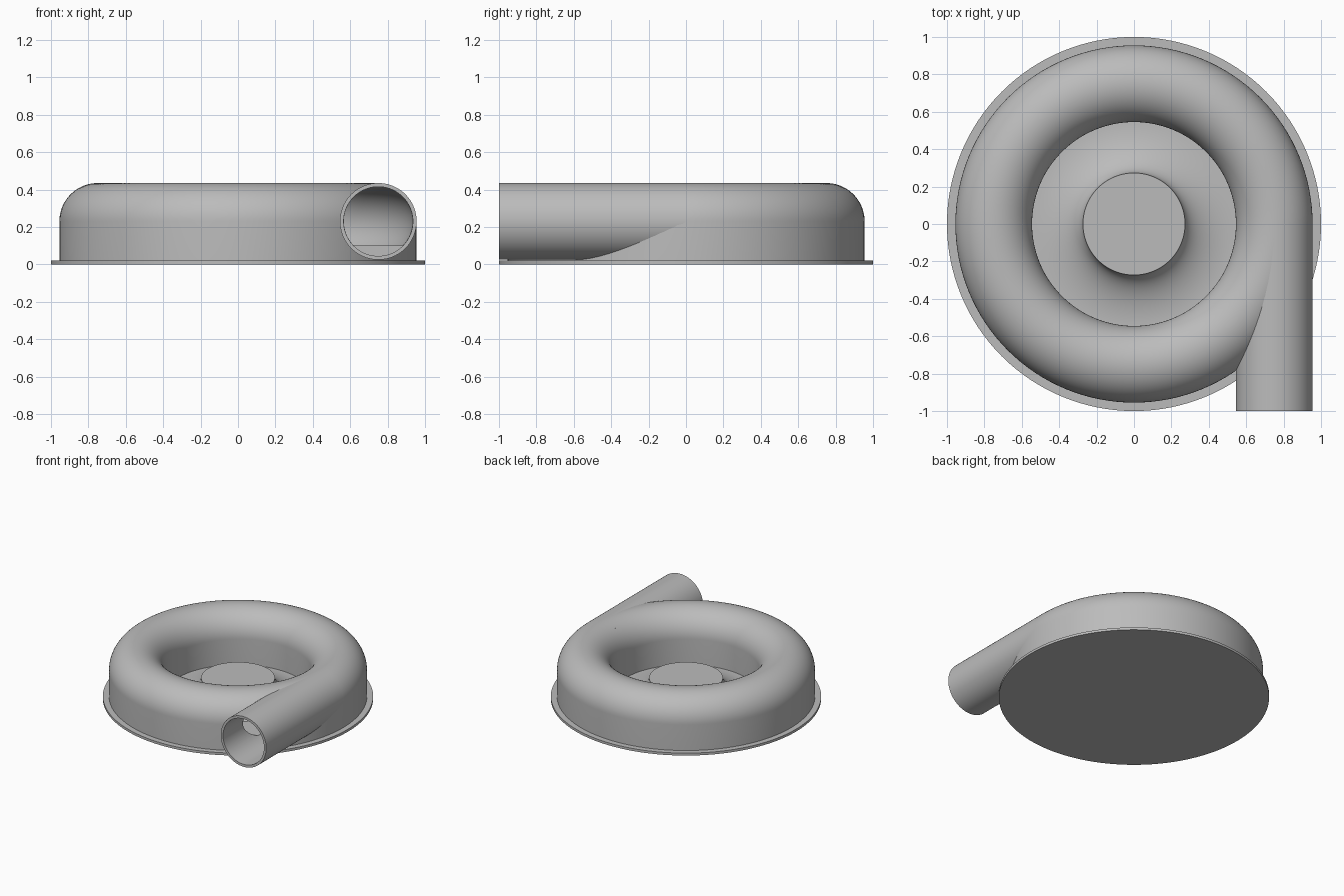
import bpy
import bmesh
from math import sin, cos, pi, radians, asin
from mathutils import Matrix, Vector

cube = bpy.data.objects.get("Cube")
if cube:
    bpy.data.objects.remove(cube, do_unlink=True)

BASE_Z = 0.02      # top of the base flange
RING_R = 0.75      # centre line of the scroll
TUBE_R = 0.205     # outside radius of scroll and outlet
BORE_R = 0.185     # inside radius of scroll and outlet
AXIS_Z = 0.23      # height of the tube centre
SEGMENTS = 128

metal = bpy.data.materials.new("light_grey_metal")
metal.use_nodes = True
GREY = (0.5, 0.5, 0.5, 1)
metal.diffuse_color = GREY
metal.node_tree.nodes["Principled BSDF"].inputs["Base Color"].default_value = GREY


def finish(name, bm):
    bmesh.ops.remove_doubles(bm, verts=bm.verts, dist=1e-5)
    bmesh.ops.recalc_face_normals(bm, faces=bm.faces)
    mesh = bpy.data.meshes.new(name)
    bm.to_mesh(mesh)
    bm.free()
    mesh.materials.append(metal)
    obj = bpy.data.objects.new(name, mesh)
    bpy.context.collection.objects.link(obj)
    return obj


def arc(cx, cz, rx, rz, start, end, steps):
    angles = [start + (end - start) * i / steps for i in range(steps + 1)]
    return [(cx + rx * cos(a), cz + rz * sin(a)) for a in angles]


def revolve(name, profile, closed=False):
    """Spin an (r, z) profile around the z axis."""
    bm = bmesh.new()
    verts = [bm.verts.new((r, 0, z)) for r, z in profile]
    edges = [bm.edges.new(pair) for pair in zip(verts, verts[1:])]
    if closed:
        edges.append(bm.edges.new((verts[-1], verts[0])))
    bmesh.ops.spin(bm, geom=verts + edges, cent=(0, 0, 0), axis=(0, 0, 1),
                   angle=2 * pi, steps=SEGMENTS)
    return finish(name, bm)


def cylinder_y(name, radius, y0, y1):
    """Cylinder along y on the outlet centre line."""
    bm = bmesh.new()
    place = Matrix.Translation(Vector((RING_R, (y0 + y1) / 2, AXIS_Z)))
    bmesh.ops.create_cone(bm, cap_ends=True, segments=96, radius1=radius,
                          radius2=radius, depth=y1 - y0,
                          matrix=place @ Matrix.Rotation(radians(90), 4, 'X'))
    return finish(name, bm)


def cut(obj, cutters):
    for cutter in cutters:
        mod = obj.modifiers.new("cut_" + cutter.name, 'BOOLEAN')
        mod.operation = 'DIFFERENCE'
        mod.solver = 'EXACT'
        mod.object = cutter
        bpy.context.view_layer.objects.active = obj
        bpy.ops.object.modifier_apply(modifier=mod.name)


# Base flange
flange = revolve("base_flange", [(0, 0), (1, 0), (1, BASE_Z), (0, BASE_Z)])

# Scroll casing: half-round top on straight walls
casing = revolve("scroll_casing",
                 [(RING_R + TUBE_R, BASE_Z)]
                 + arc(RING_R, AXIS_Z, TUBE_R, TUBE_R, 0, pi, 40)
                 + [(RING_R - TUBE_R, BASE_Z)], closed=True)

# Central hub with a flared skirt
hub = revolve("centre_hub",
              [(0, 0.17)] + arc(0.55, 0.17, 0.277, 0.148, pi, 1.5 * pi, 24))

# Outlet pipe, tangent to the scroll
pipe = cylinder_y("outlet_pipe", TUBE_R, -1, 0)

# Hollow passage: round scroll cavity with a flat floor, and the pipe bore
low = asin((0.1 - AXIS_Z) / BORE_R)
cavity = revolve("cavity_cutter",
                 arc(RING_R, AXIS_Z, BORE_R - 0.001, BORE_R - 0.001,
                     low, pi - low, 48), closed=True)
bore = cylinder_y("bore_cutter", BORE_R, -1.1, 0.01)
for part in (casing, pipe):
    cut(part, (cavity, bore))
for helper in (cavity, bore):
    bpy.data.objects.remove(helper, do_unlink=True)

# Smooth shading with sharp edges kept
for part in (flange, casing, hub, pipe):
    bpy.ops.object.select_all(action='DESELECT')
    part.select_set(True)
    bpy.context.view_layer.objects.active = part
    bpy.ops.object.shade_smooth_by_angle(angle=radians(30))
